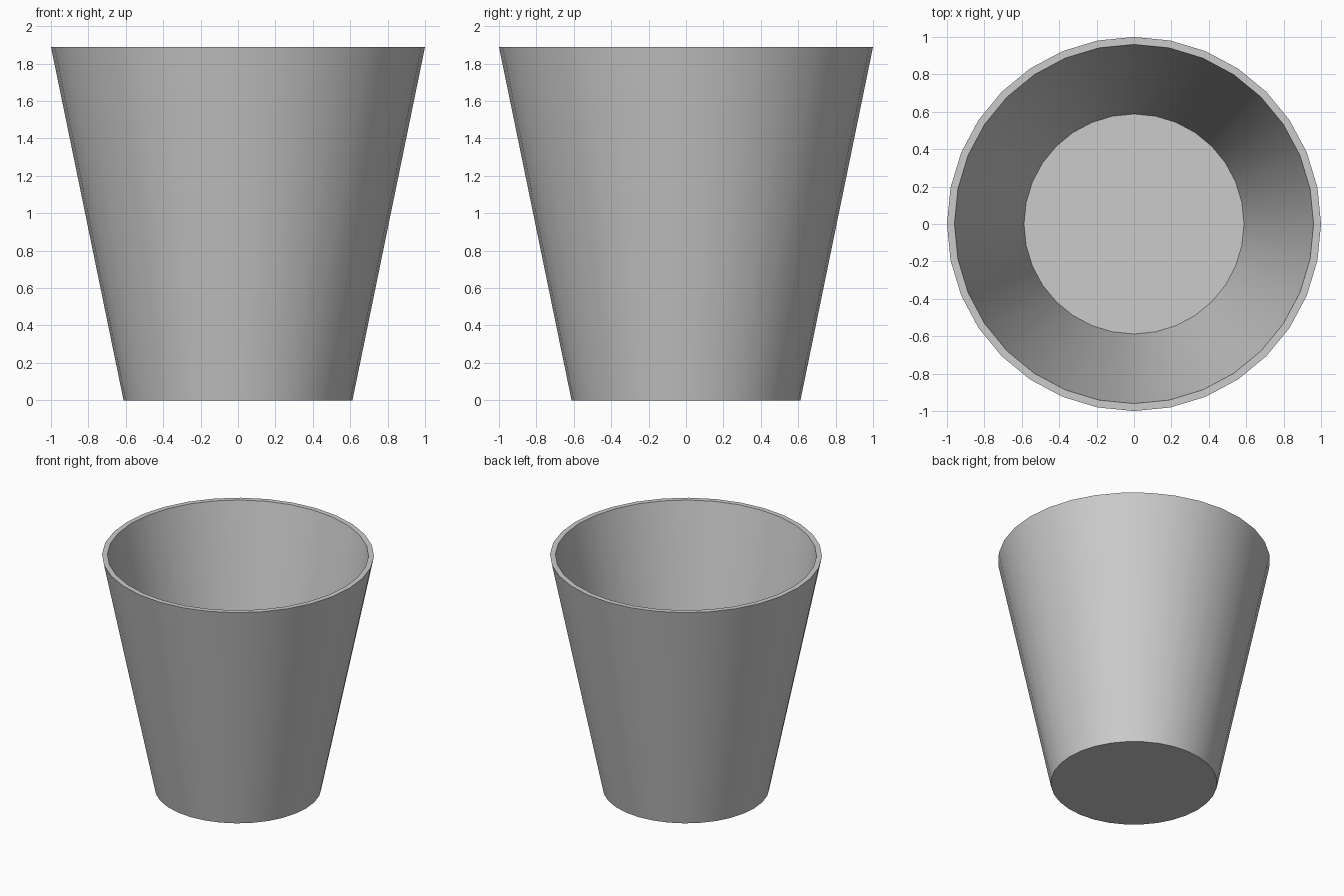
import bpy, bmesh, math

if "Cube" in bpy.data.objects:
    bpy.data.objects.remove(bpy.data.objects["Cube"])

SIDES = 32
# (radius, height): outer base, outer rim, inner rim, inner floor
PROFILE = [(0.612, 0.0), (1.0, 1.89), (0.96, 1.89), (0.588, 0.076)]

# Tapered cup: stack of rings bridged together, capped at base and floor
bm = bmesh.new()
rings = []
for r, z in PROFILE:
    angles = [2 * math.pi * i / SIDES for i in range(SIDES)]
    rings.append([bm.verts.new((r * math.cos(a), r * math.sin(a), z)) for a in angles])
for a, b in zip(rings, rings[1:]):
    for i in range(SIDES):
        j = (i + 1) % SIDES
        bm.faces.new((a[i], a[j], b[j], b[i]))
bm.faces.new(rings[0][::-1])
bm.faces.new(rings[-1])
bmesh.ops.recalc_face_normals(bm, faces=bm.faces[:])

mesh = bpy.data.meshes.new("cup")
bm.to_mesh(mesh)
bm.free()
cup = bpy.data.objects.new("cup", mesh)
bpy.context.collection.objects.link(cup)

# Smooth walls with crisp rim, base and floor edges
bpy.context.view_layer.objects.active = cup
cup.select_set(True)
bpy.ops.object.shade_smooth_by_angle(angle=math.radians(30))
